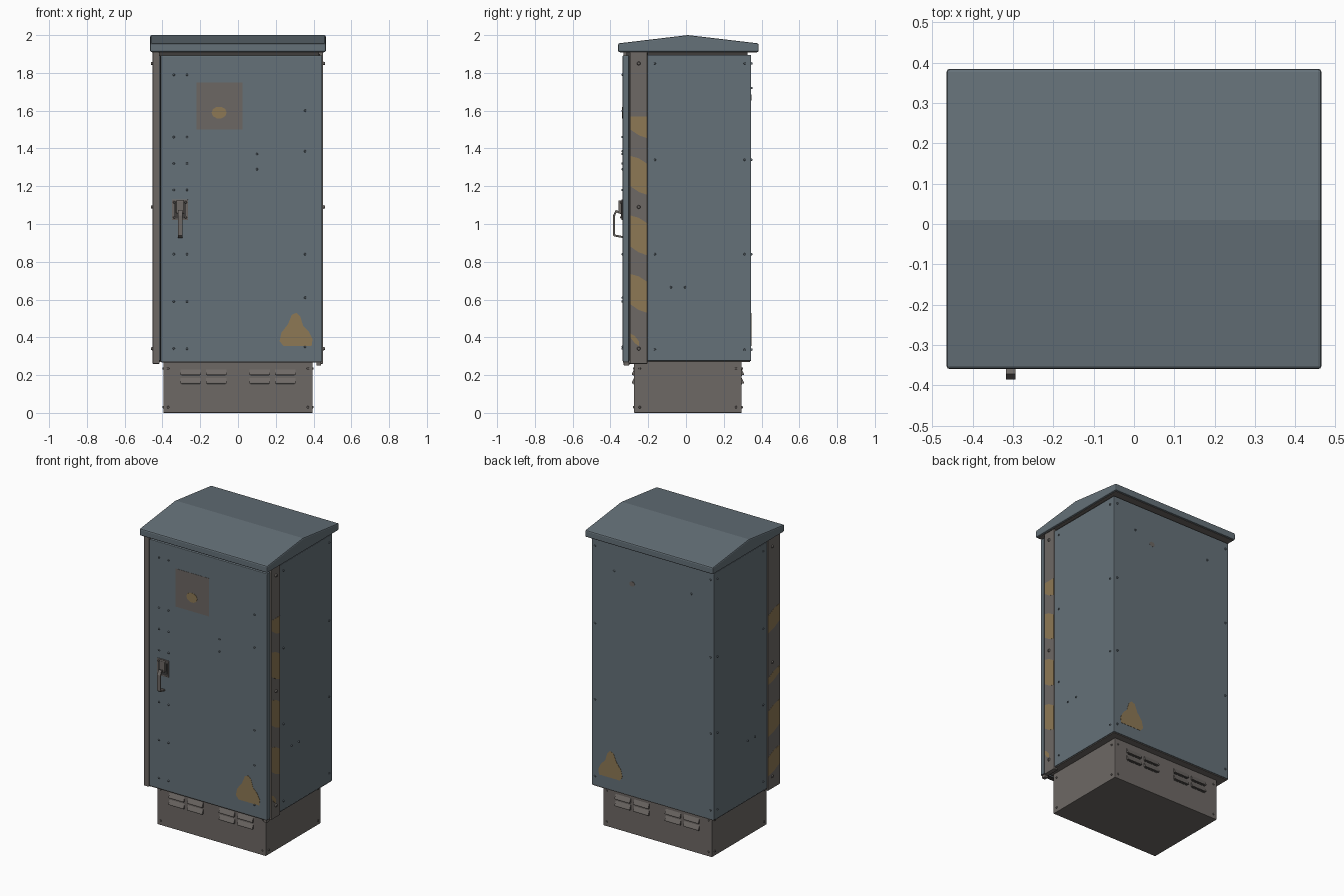
import bpy, bmesh, math
from mathutils import Matrix, Vector

cube = bpy.data.objects.get("Cube")
if cube:
    bpy.data.objects.remove(cube, do_unlink=True)


def material(name, r, g, b):
    m = bpy.data.materials.new(name)
    m.use_nodes = True
    m.diffuse_color = (r, g, b, 1)
    bsdf = next(n for n in m.node_tree.nodes if n.type == 'BSDF_PRINCIPLED')
    bsdf.inputs["Base Color"].default_value = (r, g, b, 1)
    return m


SLATE = material("slate paint", 0.13, 0.165, 0.19)
METAL = material("brown grey metal", 0.155, 0.14, 0.13)
DARK = material("dark metal", 0.05, 0.048, 0.046)
OCHRE = material("ochre marking", 0.27, 0.19, 0.09)
STICKER = material("faded label", 0.15, 0.135, 0.125)


def finish(name, bm, mat, bevel=0, smooth=False):
    bmesh.ops.recalc_face_normals(bm, faces=bm.faces)
    mesh = bpy.data.meshes.new(name)
    bm.to_mesh(mesh)
    bm.free()
    mesh.materials.append(mat)
    ob = bpy.data.objects.new(name, mesh)
    bpy.context.collection.objects.link(ob)
    if smooth:
        mesh.shade_smooth()
    if bevel:
        mod = ob.modifiers.new("Bevel", 'BEVEL')
        mod.width, mod.segments = bevel, 2
        mod.limit_method, mod.angle_limit = 'ANGLE', math.radians(40)
    return ob


def prism(name, outline, axis, start, end, mat, bevel=0):
    """Extrude a 2D outline along one axis."""
    place = {'x': lambda u, v: (start, u, v),
             'y': lambda u, v: (u, start, v),
             'z': lambda u, v: (u, v, start)}[axis]
    step = Vector([(end - start) * (axis == a) for a in "xyz"])
    bm = bmesh.new()
    face = bm.faces.new([bm.verts.new(place(u, v)) for u, v in outline])
    ext = bmesh.ops.extrude_face_region(bm, geom=[face])
    verts = [g for g in ext["geom"] if isinstance(g, bmesh.types.BMVert)]
    bmesh.ops.translate(bm, verts=verts, vec=step)
    return finish(name, bm, mat, bevel)


def box(name, xs, ys, zs, mat, bevel=0.003):
    outline = [(xs[0], ys[0]), (xs[1], ys[0]), (xs[1], ys[1]), (xs[0], ys[1])]
    return prism(name, outline, 'z', zs[0], zs[1], mat, bevel)


def bolts(name, points, normal, radius, mat):
    """Half-round bolt heads gathered in one object."""
    bm = bmesh.new()
    turn = Vector(normal).to_track_quat('Z', 'Y').to_matrix().to_4x4()
    for p in points:
        bmesh.ops.create_cone(bm, cap_ends=True, segments=10, radius1=radius,
                              radius2=radius * 0.6, depth=radius * 1.4,
                              matrix=Matrix.Translation(p) @ turn)
    return finish(name, bm, mat)


# Plinth with louvres front and back
box("plinth", (-0.395, 0.395), (-0.275, 0.295), (0, 0.275), METAL)
for side, face, out in (("front", -0.275, -1), ("back", 0.295, 1)):
    for i, cx in enumerate((-0.25, -0.115, 0.115, 0.25)):
        for j, z in enumerate((0.155, 0.2)):
            hood = [(face - out * 0.002, z + 0.035), (face + out * 0.012, z + 0.006),
                    (face + out * 0.012, z), (face - out * 0.002, z)]
            prism(f"{side}_louvre_{i}_{j}", hood, 'x', cx - 0.055, cx + 0.055, METAL)
            box(f"{side}_slot_{i}_{j}", (cx - 0.05, cx + 0.05),
                sorted((face, face + out * 0.002)), (z - 0.006, z), DARK, 0)
    corners = [(x, face, z) for x in (-0.37, 0.37) for z in (0.03, 0.235)]
    bolts(f"{side}_plinth_bolts", corners, (0, out, 0), 0.008, METAL)
for s, side in ((1, "left"), (-1, "right")):
    bolts(f"{side}_plinth_bolts",
          [(s * 0.395, y, z) for y in (-0.245, 0.265) for z in (0.03, 0.235)],
          (s, 0, 0), 0.008, METAL)

# Cabinet shell, underside and neck below the roof
box("cabinet_body", (-0.445, 0.445), (-0.297, 0.345), (0.275, 1.895), SLATE, 0.004)
box("underside", (-0.44, 0.44), (-0.29, 0.34), (0.27, 0.276), METAL, 0)
box("roof_neck", (-0.43, 0.43), (-0.315, 0.325), (1.89, 1.915), DARK, 0)

# Door on the front
box("door", (-0.41, 0.445), (-0.335, -0.302), (0.272, 1.892), SLATE, 0.004)
box("door_gasket", (-0.412, 0.435), (-0.305, -0.295), (0.278, 1.9), DARK, 0)
box("door_lower_trim", (-0.405, 0.44), (-0.333, -0.303), (0.268, 0.273), DARK, 0)
box("hinge_foot", (0.415, 0.44), (-0.33, -0.3), (0.25, 0.27), METAL, 0.004)

# Corner posts
box("left_post", (0.42, 0.45), (-0.297, -0.205), (0.26, 1.91), METAL)
right_post = [(-0.452, -0.205), (-0.452, -0.332), (-0.416, -0.332),
              (-0.416, -0.29), (-0.44, -0.205)]
prism("right_post", right_post, 'z', 0.26, 1.908, METAL, 0.003)

# Slanted warning bands on the posts: top and bottom height of each band
bands = {"left": (0.45, -0.294, ((1.57, 1.50), (1.36, 1.2), (1.045, 0.88),
                                 (0.735, 0.575), (0.42, 0.4))),
         "right": (-0.452, -0.328, ((1.45, 1.34), (1.04, 1.0), (0.82, 0.66),
                                    (0.52, 0.4)))}
for side, (x, y0, spans) in bands.items():
    out = math.copysign(0.001, x)
    y1, mid = -0.207, (y0 - 0.207) / 2
    for i, (top, low) in enumerate(spans):
        if low == 0.4 and side == "left":
            y1, mid = -0.25, -0.272
        drop = 0 if top == 1.57 else 0.04
        shape = [(y0, top), (mid, top - drop * 0.3), (y1, top - drop),
                 (y1, low - 0.045), (mid, low - 0.03), (y0, low)]
        prism(f"{side}_band_{i}", shape, 'x', x - out, x + out, OCHRE)

# Gabled roof with folded rim
gable = [(-0.36, 1.91), (0.385, 1.91), (0.385, 1.956), (0.01, 2.0), (-0.36, 1.956)]
prism("roof", gable, 'x', -0.465, 0.465, SLATE, 0.008)
box("roof_underside", (-0.455, 0.455), (-0.35, 0.375), (1.908, 1.912), METAL, 0)

# Label and warning signs
box("label", (-0.22, 0.025), (-0.3365, -0.334), (1.5, 1.75), STICKER, 0)
spot = [(0.04 * math.cos(a * math.pi / 5), 0.032 * math.sin(a * math.pi / 5))
        for a in range(10)]
sign = [(0.24, 0.355), (0.39, 0.355), (0.395, 0.39), (0.375, 0.43), (0.345, 0.46),
        (0.33, 0.51), (0.31, 0.53), (0.285, 0.52), (0.265, 0.47), (0.23, 0.425),
        (0.22, 0.38)]
prism("label_spot", [(u - 0.1, v + 1.59) for u, v in spot], 'y', -0.3375, -0.336, OCHRE)
prism("front_warning", sign, 'y', -0.3365, -0.334, OCHRE)
prism("back_warning", sign, 'y', 0.3465, 0.344, OCHRE)
prism("back_spot", [(u * 0.5 + 0.15, v * 0.5 + 1.67) for u, v in spot], 'y',
      0.3465, 0.344, STICKER)

# Latch plate with swing handle
box("latch_plate", (-0.35, -0.265), (-0.341, -0.334), (1.02, 1.13), METAL, 0.003)
box("latch_recess", (-0.34, -0.275), (-0.343, -0.34), (1.03, 1.12), DARK, 0)
box("latch_block", (-0.328, -0.285), (-0.358, -0.336), (1.055, 1.125), METAL, 0.005)
lever = [(-0.336, 1.06), (-0.372, 1.075), (-0.386, 1.045), (-0.386, 0.94),
         (-0.38, 0.934), (-0.336, 0.926), (-0.336, 0.936), (-0.376, 0.944),
         (-0.376, 1.042), (-0.368, 1.062), (-0.336, 1.048)]
prism("handle_lever", lever, 'x', -0.318, -0.294, METAL, 0.002)
bolts("latch_bolts", [(x, -0.344, z) for x in (-0.338, -0.277) for z in (1.035, 1.115)],
      (0, -1, 0), 0.007, METAL)

# Bolt heads on every panel
levels = (0.335, 0.84, 1.34, 1.85)
door_points = [(x, -0.337, z) for x in (-0.34, -0.27)
               for z in (0.34, 0.59, 0.84, 1.18, 1.32, 1.46, 1.79)]
door_points += [(0.355, -0.337, z) for z in (0.35, 0.61, 0.84, 1.385, 1.6)]
door_points += [(0.1, -0.337, z) for z in (1.29, 1.37)]
bolts("door_bolts", door_points, (0, -1, 0), 0.007, SLATE)
bolts("back_bolts", [(x, 0.346, z) for x in (-0.42, 0.42) for z in levels]
      + [(0.28, 0.346, 1.72), (-0.28, 0.346, 1.72)], (0, 1, 0), 0.008, SLATE)
for s, side in ((1, "left"), (-1, "right")):
    points = [(s * 0.446, y, z) for y in (-0.165, 0.31) for z in levels]
    points += [(s * 0.446, y, 0.665) for y in (-0.08, -0.005)]
    bolts(f"{side}_panel_bolts", points, (s, 0, 0), 0.007, SLATE)
    bolts(f"{side}_post_bolts", [(s * 0.451, -0.25, z) for z in (0.34, 1.09, 1.85)],
          (s, 0, 0), 0.012, METAL)
